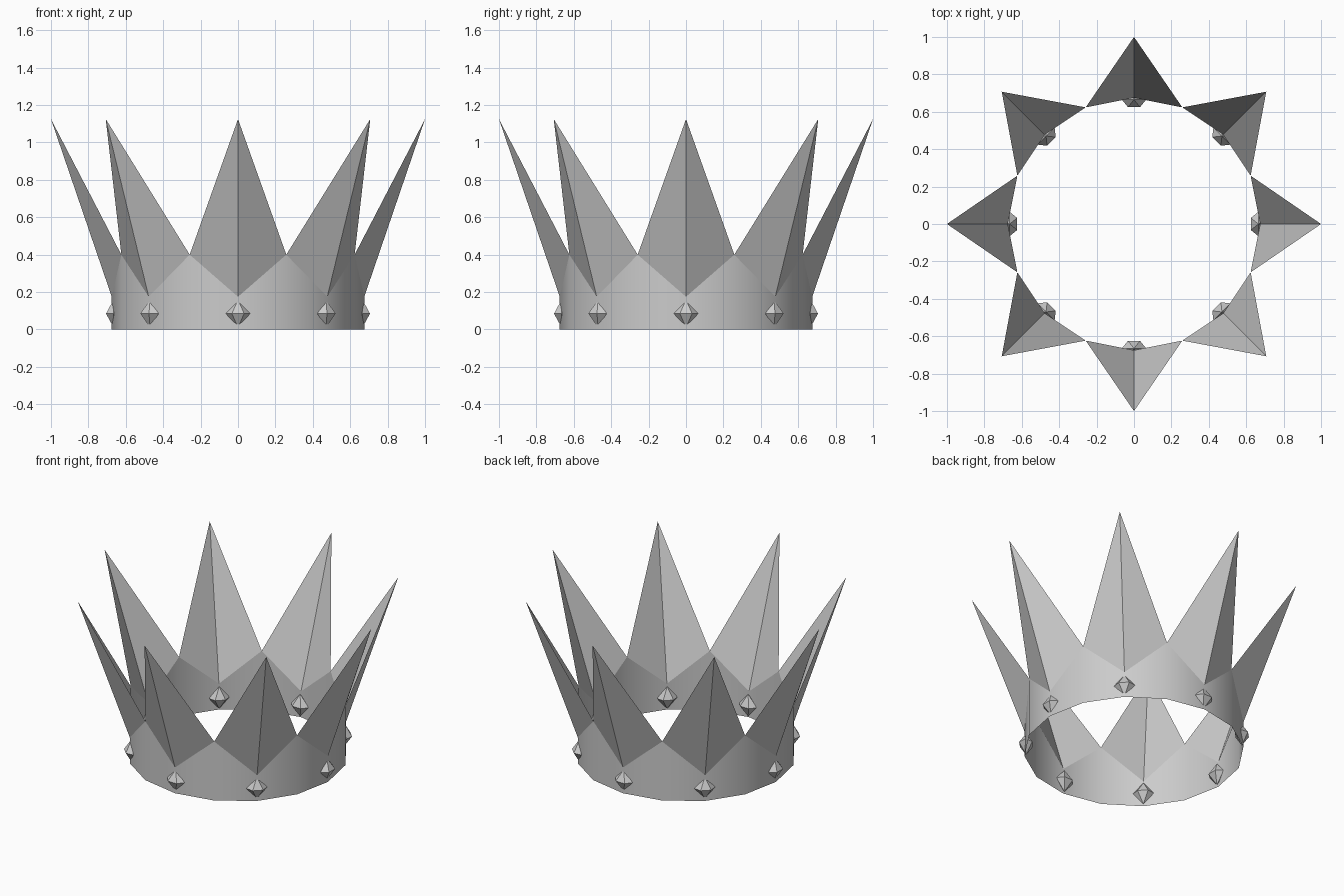
import bpy, bmesh
from math import sin, cos, pi
from mathutils import Matrix

if "Cube" in bpy.data.objects:
    bpy.data.objects.remove(bpy.data.objects["Cube"])

N = 8          # number of spikes
R = 0.675      # band radius
LOW, HIGH = 0.175, 0.4


def polar(r, a, z):
    return (r * sin(a), -r * cos(a), z)


def finish(bm, name):
    me = bpy.data.meshes.new(name)
    bm.to_mesh(me)
    bm.free()
    ob = bpy.data.objects.new(name, me)
    bpy.context.collection.objects.link(ob)
    return ob


# Band: 16 sides with a zigzag upper rim
bm = bmesh.new()
bottom, top = [], []
for i in range(2 * N):
    a = i * pi / N
    bottom.append(bm.verts.new(polar(R, a, 0)))
    top.append(bm.verts.new(polar(R, a, HIGH if i % 2 else LOW)))
for i in range(2 * N):
    j = (i + 1) % (2 * N)
    bm.faces.new((bottom[i], bottom[j], top[j], top[i])).smooth = True
finish(bm, "band")

# Spikes: folded sheets leaning outward from the zigzag rim
bm = bmesh.new()
for i in range(N):
    a = i * 2 * pi / N
    tip = bm.verts.new(polar(1.0, a, 1.125))
    mid = bm.verts.new(polar(R, a, LOW))
    left = bm.verts.new(polar(R, a - pi / N, HIGH))
    right = bm.verts.new(polar(R, a + pi / N, HIGH))
    bm.faces.new((left, mid, tip))
    bm.faces.new((mid, right, tip))
finish(bm, "spikes")

# Gems: small six-sided double pyramids set into the band below each spike
bm = bmesh.new()
for i in range(N):
    place = (Matrix.Rotation(i * 2 * pi / N, 4, 'Z')
             @ Matrix.Translation((0, -0.665, 0.085))
             @ Matrix.Diagonal((1, 0.72, 1, 1)))
    ring = [bm.verts.new(place @ Matrix.Rotation(k * pi / 3, 4, 'Z')
                         @ Matrix.Translation((0.065, 0, 0)).to_translation())
            for k in range(6)]
    up = bm.verts.new(place @ Matrix.Translation((0, 0, 0.075)).to_translation())
    down = bm.verts.new(place @ Matrix.Translation((0, 0, -0.075)).to_translation())
    for k in range(6):
        n = ring[(k + 1) % 6]
        bm.faces.new((ring[k], n, up))
        bm.faces.new((n, ring[k], down))
finish(bm, "gems")
